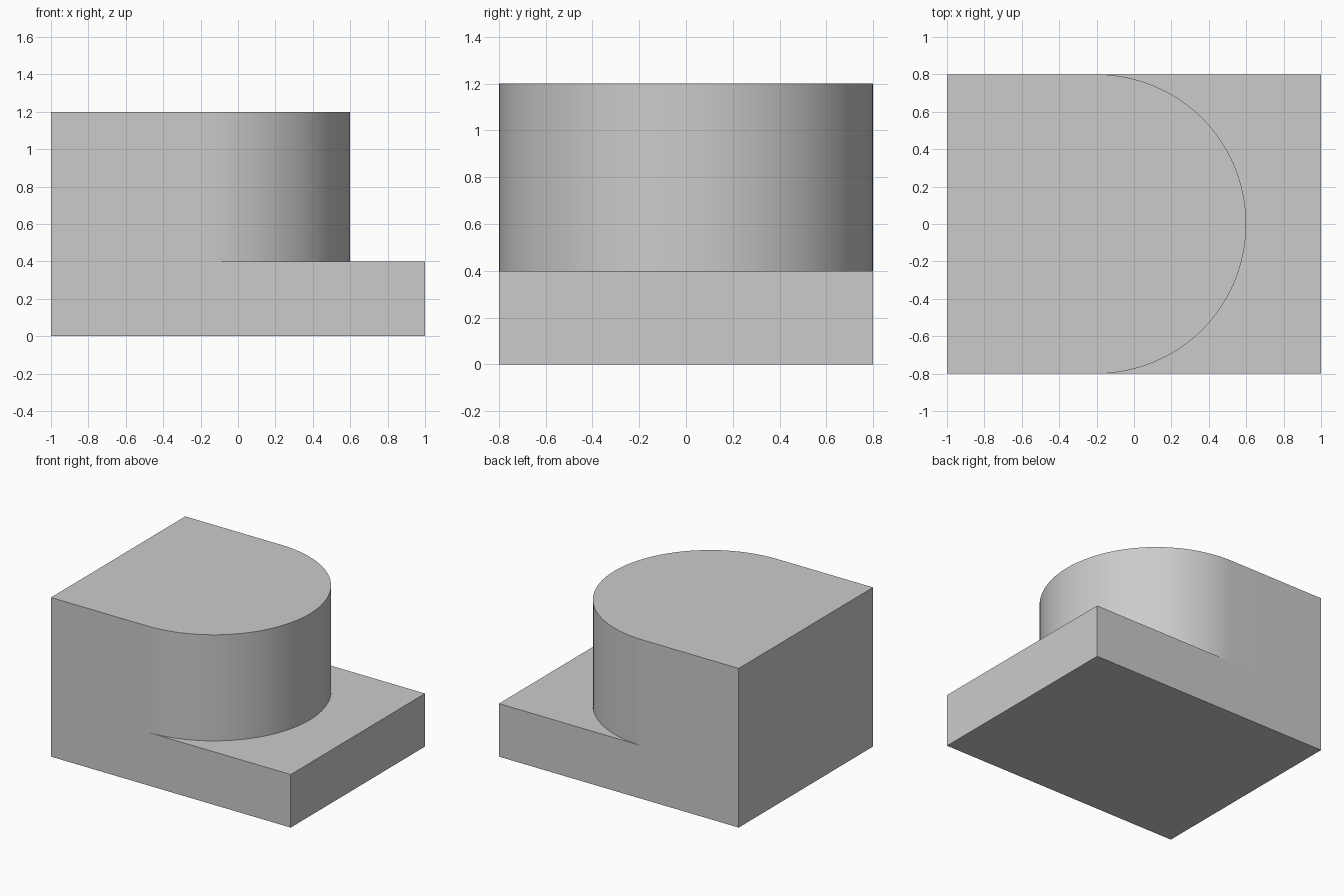
import bpy
import bmesh
from math import cos, sin, pi, radians

cube = bpy.data.objects.get("Cube")
if cube:
    bpy.data.objects.remove(cube, do_unlink=True)

LEFT, RIGHT, HALF_DEPTH = -1.0, 1.0, 0.8
BASE_TOP, BLOCK_TOP = 0.4, 1.2
ARC_X, ARC_STEPS = -0.2, 48

grey = bpy.data.materials.new("light_grey")
grey.use_nodes = True
colour = (0.6, 0.6, 0.6, 1.0)
grey.diffuse_color = colour
grey.node_tree.nodes["Principled BSDF"].inputs["Base Color"].default_value = colour


def extrude_profile(name, outline, bottom, top):
    """Extrude a counter-clockwise outline into a closed solid."""
    bm = bmesh.new()
    face = bm.faces.new([bm.verts.new((x, y, bottom)) for x, y in outline])
    result = bmesh.ops.extrude_face_region(bm, geom=[face], use_keep_orig=True)
    moved = [v for v in result["geom"] if isinstance(v, bmesh.types.BMVert)]
    bmesh.ops.translate(bm, verts=moved, vec=(0, 0, top - bottom))
    bmesh.ops.recalc_face_normals(bm, faces=bm.faces)
    mesh = bpy.data.meshes.new(name)
    bm.to_mesh(mesh)
    bm.free()
    mesh.materials.append(grey)
    obj = bpy.data.objects.new(name, mesh)
    bpy.context.collection.objects.link(obj)
    bpy.ops.object.select_all(action="DESELECT")
    obj.select_set(True)
    bpy.context.view_layer.objects.active = obj
    bpy.ops.object.shade_smooth_by_angle(angle=radians(30))
    return obj


# Rectangular base slab
extrude_profile("base_slab",
                [(LEFT, -HALF_DEPTH), (RIGHT, -HALF_DEPTH),
                 (RIGHT, HALF_DEPTH), (LEFT, HALF_DEPTH)],
                0, BASE_TOP)

# Upper block with a half-round end
angles = [pi * (i / ARC_STEPS - 0.5) for i in range(ARC_STEPS + 1)]
arc = [(ARC_X + HALF_DEPTH * cos(a), HALF_DEPTH * sin(a)) for a in angles]
extrude_profile("rounded_block",
                [(LEFT, -HALF_DEPTH)] + arc + [(LEFT, HALF_DEPTH)],
                BASE_TOP, BLOCK_TOP)
